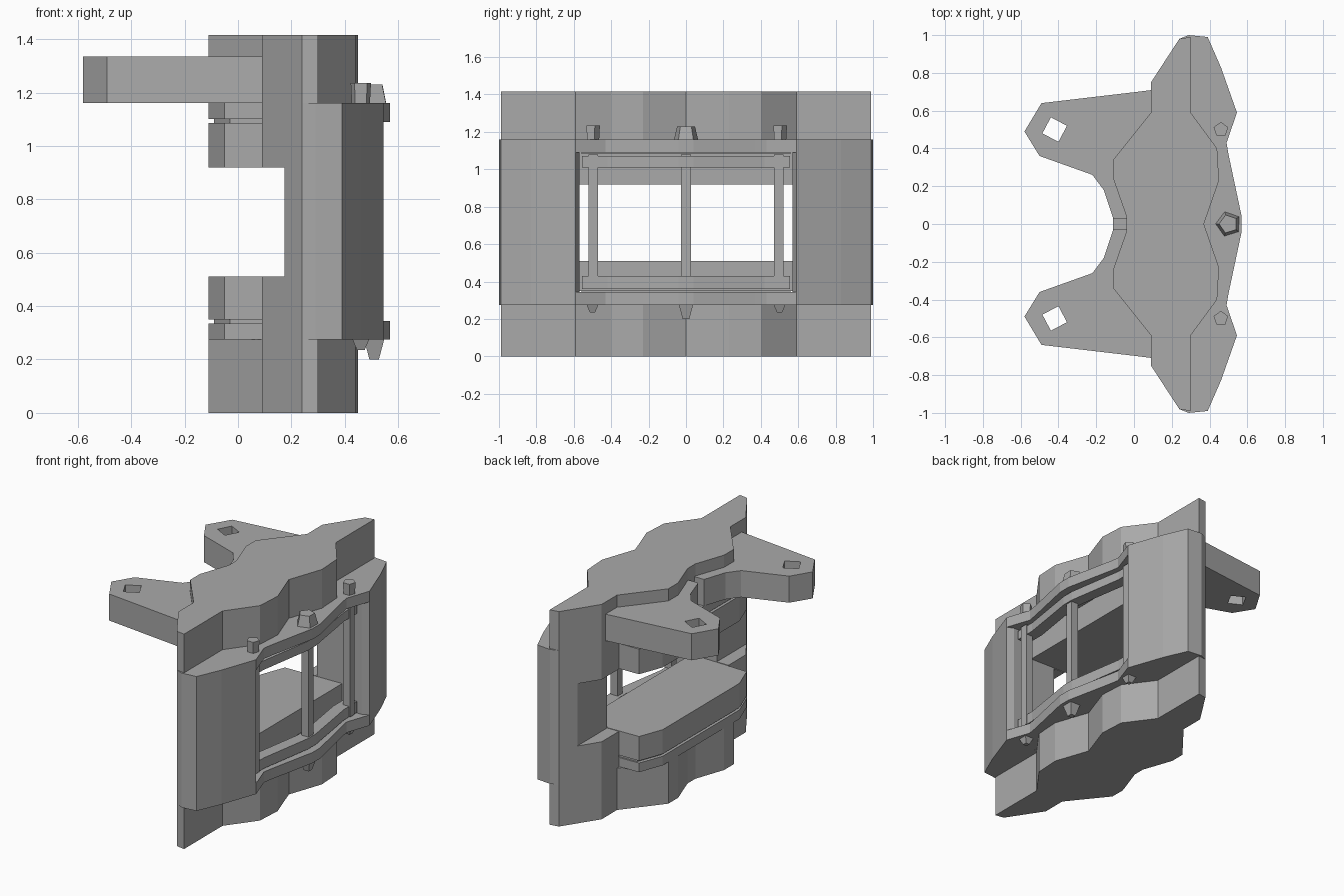
import bpy, bmesh
from math import pi
from mathutils import Matrix

cube = bpy.data.objects.get("Cube")
if cube:
    bpy.data.objects.remove(cube, do_unlink=True)

metal = bpy.data.materials.new("cast grey metal")
metal.use_nodes = True
GREY = (0.4, 0.4, 0.4, 1)
metal.diffuse_color = GREY
metal.node_tree.nodes["Principled BSDF"].inputs["Base Color"].default_value = GREY


def finish(name, bm):
    bmesh.ops.recalc_face_normals(bm, faces=bm.faces)
    mesh = bpy.data.meshes.new(name)
    bm.to_mesh(mesh)
    bm.free()
    mesh.materials.append(metal)
    obj = bpy.data.objects.new(name, mesh)
    bpy.context.collection.objects.link(obj)
    return obj


def prism(name, outline, z0, z1):
    bm = bmesh.new()
    base = bm.faces.new([bm.verts.new((x, y, z0)) for x, y in outline])
    top = bmesh.ops.extrude_face_region(bm, geom=[base])["geom"]
    bmesh.ops.translate(bm, vec=(0, 0, z1 - z0),
                        verts=[g for g in top if isinstance(g, bmesh.types.BMVert)])
    return finish(name, bm)


def cone(name, loc, r0, r1, height, sides, turn=0):
    bm = bmesh.new()
    bmesh.ops.create_cone(bm, cap_ends=True, segments=sides, radius1=r0, radius2=r1, depth=height,
                          matrix=Matrix.Translation(loc) @ Matrix.Rotation(turn, 4, "Z"))
    return finish(name, bm)


def both_sides(half):
    """Close a half outline, listed from +y to the middle, by mirroring it in y."""
    return half + [(x, -y) for x, y in reversed(half) if y != 0]


def mirror(obj):
    mod = obj.modifiers.new("mirror", "MIRROR")
    mod.use_axis = (False, True, False)
    return obj


def cut(obj, cutter):
    mod = obj.modifiers.new("cut", "BOOLEAN")
    mod.operation = "DIFFERENCE"
    mod.solver = "EXACT"
    mod.object = cutter
    cutter.hide_render = True
    cutter.hide_set(True)


# Upper and lower housings with paired piston bulges
outer = [(0.3, 0.99), (0.3, 0.59), (0.44, 0.4), (0.45, 0.23), (0.37, 0)]
inner = [(0.24, 0.98), (0.09, 0.75), (0.09, 0.59), (-0.11, 0.34), (-0.11, 0.24), (-0.04, 0.04)]
housing = both_sides(outer) + list(reversed(both_sides(inner)))
prism("upper_housing", housing, 1.16, 1.415)
prism("lower_housing", housing, 0, 0.275)

# End columns with the disc slot cut out of their inner side
column = mirror(prism("end_column", [(0.29, 1), (0.39, 0.99), (0.46, 0.83), (0.545, 0.59), (0.5, 0.57),
                                     (0.09, 0.57), (0.09, 0.75), (0.24, 0.98)], 0.275, 1.16))
slot = prism("slot_cutter", [(-1, -2), (0.175, -2), (0.175, 2), (-1, 2)], 0.51, 0.92)
cut(column, slot)
column.modifiers.move(1, 0)

# Pads and their backing, above and below the disc slot
pad = both_sides([(0.36, 0.57), (-0.05, 0.56), (-0.11, 0.4)])
groove = [(x - 0.02 if x > 0 else x + 0.02, y * 0.98) for x, y in pad]
for name, layers in (("lower", (0.275, 0.335, 0.35, 0.51)), ("upper", (1.16, 1.1, 1.085, 0.92))):
    a, b, c, d = layers
    prism(name + "_pad_backing", pad, a, b)
    prism(name + "_pad_groove", groove, b, c)
    prism(name + "_pad", pad, c, d)

# Bowed outer ledges and the thin rails that frame the window
ledge = both_sides([(0.545, 0.59), (0.49, 0.43), (0.5, 0.37), (0.57, 0.04)])
ledge += [(0.34, -0.59), (0.34, 0.59)]
prism("upper_ledge", ledge, 1.09, 1.16)
prism("lower_ledge", ledge, 0.275, 0.345)
bow = both_sides([(0.48, 0.555), (0.48, 0.42), (0.54, 0.04)])
rail = bow + [(x - 0.08, y) for x, y in reversed(bow)]
prism("upper_rail", rail, 1.01, 1.07)
prism("lower_rail", rail, 0.36, 0.43)

# Window rods between the rails
for name, x, y in (("front_rod", 0.46, -0.495), ("middle_rod", 0.505, 0), ("back_rod", 0.46, 0.495)):
    cone(name, (x, y, 0.72), 0.036, 0.036, 0.72, 4, pi / 4)

# Mounting arms with bolt holes
arm = prism("mounting_arm", [(0.1, 0.71), (0.02, 0.7), (-0.49, 0.64), (-0.58, 0.49), (-0.5, 0.36),
                             (-0.22, 0.26), (-0.16, 0.18), (-0.11, 0.03), (0.05, 0.03)], 1.16, 1.335)
cut(arm, cone("hole_cutter", (-0.42, 0.5, 1.25), 0.068, 0.068, 0.6, 4, 0.3))
mirror(arm)

# Bolt heads on the ledges, and wedges below
cone("middle_bolt", (0.5, 0, 1.19), 0.07, 0.05, 0.08, 5, 0.3)
cone("lower_middle_bolt", (0.51, 0, 0.24), 0.025, 0.055, 0.08, 4, pi / 4)
for side, y in (("front", -0.5), ("back", 0.5)):
    cone(side + "_bolt", (0.46, y, 1.19), 0.035, 0.04, 0.09, 5)
    cone(side + "_lower_bolt", (0.46, y, 0.26), 0.02, 0.05, 0.05, 4, pi / 4)
